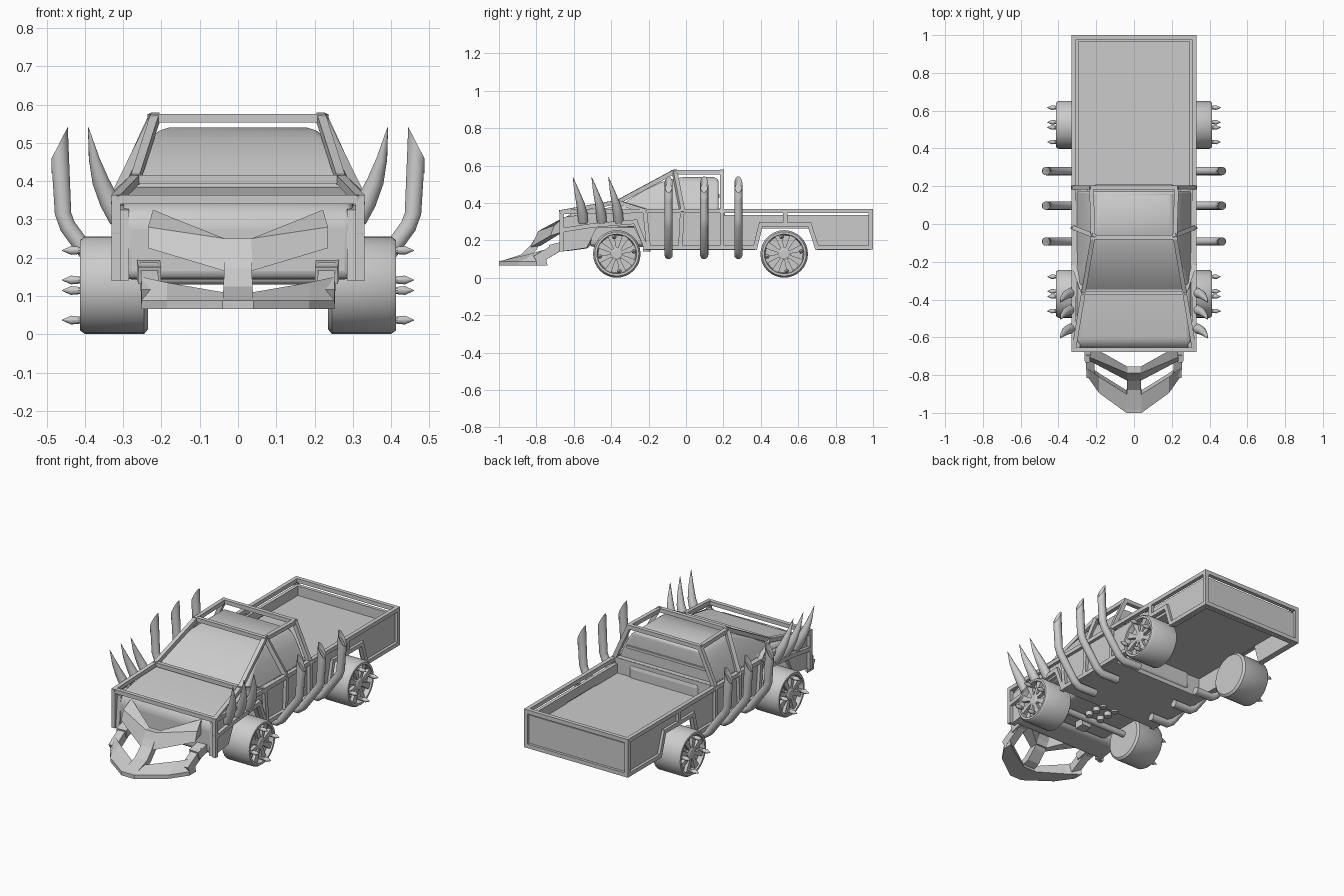
import bpy, bmesh, math
from mathutils import Vector, Matrix

if "Cube" in bpy.data.objects:
    bpy.data.objects.remove(bpy.data.objects["Cube"])


def finish(name, bm, mirror=True, bevel=0, smooth=False, segs=3):
    bmesh.ops.recalc_face_normals(bm, faces=bm.faces)
    me = bpy.data.meshes.new(name)
    bm.to_mesh(me)
    bm.free()
    ob = bpy.data.objects.new(name, me)
    bpy.context.collection.objects.link(ob)
    if smooth:
        bpy.ops.object.select_all(action='DESELECT')
        ob.select_set(True)
        bpy.context.view_layer.objects.active = ob
        bpy.ops.object.shade_smooth_by_angle(angle=math.radians(35))
    if bevel:
        b = ob.modifiers.new("bevel", 'BEVEL')
        b.width, b.segments = bevel, segs
    if mirror:
        ob.modifiers.new("mirror", 'MIRROR')
    return ob


def skin(bm, sections):
    """Bridge a row of equal-sided sections and cap both ends."""
    rows = [[bm.verts.new(p) for p in s] for s in sections]
    n = len(rows[0])
    for a, b in zip(rows, rows[1:]):
        for i in range(n):
            bm.faces.new((a[i], a[(i + 1) % n], b[(i + 1) % n], b[i]))
    bm.faces.new(rows[0][::-1])
    return bm.faces.new(rows[-1])


def tube(bm, pts, radii, n=12, axis=None, slant=0):
    pts = [Vector(p) for p in pts]
    secs = []
    for i, p in enumerate(pts):
        t = Vector(axis) if axis else pts[min(i + 1, len(pts) - 1)] - pts[max(i - 1, 0)]
        q = t.to_track_quat('Z', 'Y')
        ring = [p + q @ Vector((math.cos(a), math.sin(a), 0)) * radii[i]
                for a in (math.tau * k / n for k in range(n))]
        if slant and i == len(pts) - 1:
            for v in ring:
                v.z -= (v.x - p.x) * slant
        secs.append(ring)
    return skin(bm, secs)


def beam(bm, p, q, w=.023, h=None, extend=True):
    p, q = Vector(p), Vector(q)
    d = q - p
    bmesh.ops.create_cube(bm, size=1, matrix=Matrix.LocRotScale(
        (p + q) / 2, d.to_track_quat('Z', 'Y'), (w, h or w, d.length + (w * .9 if extend else 0))))


def box(name, lo, hi, mirror=False, bevel=0):
    bm = bmesh.new()
    lo, hi = Vector(lo), Vector(hi)
    bmesh.ops.create_cube(bm, size=1, matrix=Matrix.LocRotScale((lo + hi) / 2, None, hi - lo))
    return finish(name, bm, mirror, bevel)


def prism(name, profile, x0, x1, **kw):
    bm = bmesh.new()
    skin(bm, [[(x, y, z) for y, z in profile] for x in (x0, x1)])
    return finish(name, bm, **kw)


# body side panels with wheel arches
prism("bed_side", [(.2, .15), (.37, .15), (.40, .285), (.66, .285), (.70, .15), (.985, .15),
                   (.985, .335), (.2, .335)], .295, .315)
prism("front_side", [(-.67, .14), (-.53, .16), (-.48, .265), (-.28, .275), (-.22, .15), (.2, .15),
                     (.2, .36), (-.3, .37), (-.655, .325)], .285, .312)

# hood and nose
prism("hood", [(-.66, .14), (-.51, .16), (-.50, .27), (-.2, .27), (-.2, .39), (-.36, .385),
               (-.63, .34), (-.662, .30)], -.303, .303, mirror=False, bevel=.025, smooth=True)

# cab shell, tapering to the roof
bm = bmesh.new()
skin(bm, [[(-x, f, z), (x, f, z), (x, r, z), (-x, r, z)] for z, x, f, r in
          ((.355, .305, -.38, .175), (.40, .288, -.33, .175), (.46, .26, -.24, .175),
           (.51, .23, -.14, .175), (.532, .205, -.06, .17), (.54, .18, .0, .15))])
finish("cab", bm, mirror=False, bevel=.012, smooth=True)
box("cab_lower", (-.30, -.22, .15), (.30, .2, .37))
box("chassis", (-.225, -.52, .165), (.225, .21, .36), bevel=.03)
box("rear_window_sill", (-.25, .17, .43), (.25, .185, .445))

# cargo bed
box("bed_floor", (-.30, .19, .265), (.30, .98, .28))
box("tailgate", (-.31, .965, .15), (.31, .985, .335))

# outer cage of square bars
bm = bmesh.new()
X = .319
paths = [
    [(X, -.665, .352), (.268, -.365, .405), (.217, -.07, .564), (.225, .193, .564), (X, .193, .358)],
    [(X, -.665, .352), (X, -.22, .358), (X, .988, .358)],
    [(.268, -.365, .405), (X, -.22, .358)], [(.218, -.06, .564), (X, -.02, .358)],
    [(X, -.22, .162), (X, .37, .162)], [(X, .71, .162), (X, .988, .162)],
    [(X, .37, .162), (X, .40, .285), (X, .66, .285), (X, .70, .162)],
    [(X, -.665, .15), (X, -.665, .352)],
    [(X, -.665, .255), (X, -.50, .28), (X, -.27, .30), (X, -.215, .162)],
    [(X, -.20, .162), (X, -.22, .358)], [(X, -.03, .162), (X, -.02, .358)],
    [(X, .193, .162), (X, .193, .358)], [(X, .53, .285), (X, .53, .358)],
    [(X, .988, .162), (X, .988, .358)],
    [(0, -.665, .352), (X, -.665, .352)], [(0, -.365, .405), (.268, -.365, .405)],
    [(0, -.07, .564), (.217, -.07, .564)], [(0, .193, .564), (.225, .193, .564)],
    [(0, .193, .358), (X, .193, .358)],
    [(0, .988, .358), (X, .988, .358)], [(0, .988, .162), (X, .988, .162)],
]
for path in paths:
    for p, q in zip(path, path[1:]):
        beam(bm, p, q)
finish("cage", bm)

# front ram: ground blade, centre column, V arms and mounts
bm = bmesh.new()
skin(bm, [[(x, yo, .066), (x, yo, .088), (x, yi, zi), (x, yi + .02, .066)] for x, yo, yi, zi in
          ((0, -1, -.90, .108), (.04, -1, -.90, .110), (.185, -.895, -.81, .135), (.252, -.80, -.76, .15))])
finish("ram_blade", bm)
bm = bmesh.new()
skin(bm, [[(-w, y, z), (w, y, z), (w, y + .03, z - .025), (-w, y + .03, z - .025)] for w, y, z in
          ((.04, -.985, .091), (.038, -.88, .125), (.036, -.83, .175), (.036, -.785, .25))])
finish("ram_column", bm, mirror=False)
bm = bmesh.new()
skin(bm, [[(0, -.83, .165), (0, -.79, .25), (0, -.755, .25), (0, -.78, .17)],
          [(.035, -.83, .165), (.035, -.79, .25), (.035, -.755, .25), (.035, -.78, .17)],
          [(.235, -.725, .225), (.235, -.705, .28), (.222, -.65, .325), (.228, -.65, .25)]])
finish("ram_arm", bm)
bm = bmesh.new()
beam(bm, (.23, -.785, .105), (.232, -.70, .155), .045, .05)
beam(bm, (.232, -.70, .16), (.235, -.64, .175), .06, .045)
finish("ram_mount", bm)

# side exhaust pipes, cut at a slant and hollow at the top
bm = bmesh.new()
for y in (-.093, .097, .28):
    cap = tube(bm, [(.2, y, .122), (.315, y, .122), (.345, y, .145), (.445, y, .282), (.457, y, .315), (.466, y, .50)],
               [.022] * 6, 14, slant=1.9)
    bmesh.ops.inset_region(bm, faces=[cap], thickness=.006)
    for v in cap.verts:
        v.co.z -= .04
finish("exhaust_pipe", bm, smooth=True)

# curved horns on the fenders
bm = bmesh.new()
for y in (-.55, -.45, -.36):
    tube(bm, [(.31, y, .30), (.335, y - .004, .345), (.359, y - .015, .40), (.376, y - .033, .46), (.391, y - .055, .54)],
         [.027, .027, .022, .014, .001], 12)
finish("fender_horn", bm, smooth=True)

# wheels with spokes and spikes
for label, cy in (("front", -.37), ("rear", .525)):
    cz = .128

    def polar(x, r, a):
        return (x, cy + r * math.cos(a), cz + r * math.sin(a))

    bm = bmesh.new()
    xr = [(.235, .115), (.245, .127), (.40, .127), (.413, .118), (.413, .106), (.385, .10)]
    tube(bm, [(x, cy, cz) for x, r in xr], [r for x, r in xr], 32, axis=(1, 0, 0))
    finish(label + "_tyre", bm, smooth=True)
    bm = bmesh.new()
    tube(bm, [(.38, cy, cz), (.402, cy, cz), (.408, cy, cz)], [.034, .034, .024], 16, axis=(1, 0, 0))
    for k in range(8):
        a = math.tau * (k + .4) / 8
        skin(bm, [[polar(x, r, a + s * w / r) for x, s in ((.38, -1), (.404, -1), (.404, 1), (.38, 1))]
                  for r, w in ((.028, .008), (.107, .019))])
    finish(label + "_spokes", bm)
    bm = bmesh.new()
    for k in range(4):
        a = math.tau * k / 4 + .15
        tube(bm, [polar(x, .092, a) for x in (.39, .415, .436, .46)], [.010, .010, .012, .0008], 10, axis=(1, 0, 0))
    finish(label + "_wheel_spikes", bm, smooth=True)
    # axle
    bm = bmesh.new()
    tube(bm, [(0, cy, cz + .02), (.24, cy, cz + .02)], [.018, .018], 12, axis=(1, 0, 0))
    if label == "front":
        finish("front_axle", bm, smooth=True)
    else:
        bm.free()

# underside engine details
box("gearbox", (-.03, -.46, .125), (.03, -.40, .18))
bm = bmesh.new()
for y in (-.33, -.27, -.21):
    tube(bm, [(.04, y, .14), (.04, y, .18)], [.02, .02], 12)
finish("engine_pots", bm, smooth=True)
